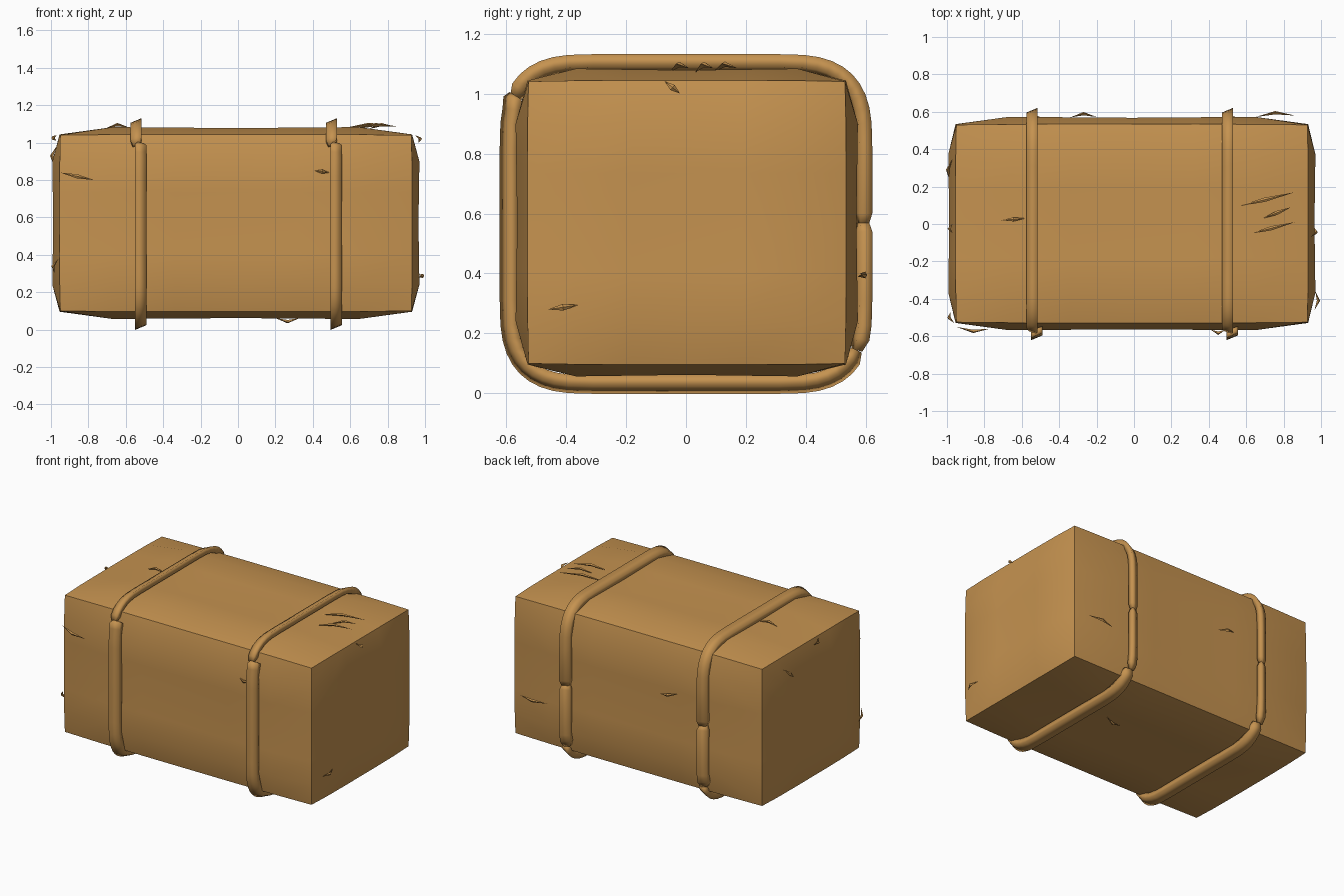
import bpy, bmesh, math
from mathutils import Vector

if "Cube" in bpy.data.objects:
    bpy.data.objects.remove(bpy.data.objects["Cube"])

straw_mat = bpy.data.materials.new("golden straw")
straw_mat.diffuse_color = (0.56, 0.29, 0.08, 1)
straw_mat.use_nodes = True
straw_mat.node_tree.nodes["Principled BSDF"].inputs["Base Color"].default_value = straw_mat.diffuse_color


def finish(name, bm, angle=None):
    bmesh.ops.recalc_face_normals(bm, faces=bm.faces)
    me = bpy.data.meshes.new(name)
    bm.to_mesh(me)
    bm.free()
    me.materials.append(straw_mat)
    ob = bpy.data.objects.new(name, me)
    bpy.context.collection.objects.link(ob)
    if angle:
        bpy.context.view_layer.objects.active = ob
        ob.select_set(True)
        bpy.ops.object.shade_smooth_by_angle(angle=math.radians(angle))
        ob.select_set(False)
    return ob


# Bale: box whose six faces swell outward, with crisp box edges
LO = Vector((-0.95, -0.525, 0.10))
HI = Vector((0.927, 0.53, 1.04))
STEPS = [-1, -0.7, -0.35, 0, 0.35, 0.7, 1]


def swell(t):
    # full at 0.7 of the half width, dipping slightly in the middle
    t = abs(t)
    return (1 - t) / 0.3 if t > 0.7 else 0.88 + 0.12 * t / 0.7


bm = bmesh.new()
for axis in range(3):
    a, b = [i for i in range(3) if i != axis]
    for side in (-1, 1):
        grid = []
        for u in STEPS:
            row = []
            for v in STEPS:
                c = [0, 0, 0]
                c[axis], c[a], c[b] = side, u, v
                p = Vector([(LO[i] + HI[i]) / 2 + c[i] * (HI[i] - LO[i]) / 2 for i in range(3)])
                p[axis] += side * 0.043 * swell(u) * swell(v)
                # box edges bow out a touch
                for i in range(3):
                    if abs(c[i]) == 1:
                        p[i] += c[i] * 0.004 * math.prod(1 - c[j] ** 4 for j in range(3) if j != i and abs(c[j]) < 1) * (max(abs(u), abs(v)) == 1 and sum(abs(k) == 1 for k in c) < 3)
                row.append(bm.verts.new(p))
            grid.append(row)
        n = len(STEPS) - 1
        for i in range(n):
            for j in range(n):
                bm.faces.new((grid[i][j], grid[i + 1][j], grid[i + 1][j + 1], grid[i][j + 1]))
bmesh.ops.remove_doubles(bm, verts=bm.verts, dist=0.0005)
finish("hay_bale", bm, 50)


# Binding twine: sheared four-sided tubes swept along a squircle loop
def corner(sy, sz):
    r, n = 0.28, 3
    pts = []
    for k in range(11):
        t = k / 10 * math.pi / 2
        y = 0.31 + r * math.cos(t) ** (2 / n)
        z = 0.255 + r * math.sin(t) ** (2 / n)
        pts.append((sy * y, 0.565 + sz * z))
    return pts


def tube(name, x, path, flip):
    section = [(-0.03, 0.006), (0.03, 0.031), (0.03, -0.012), (-0.03, -0.031)]
    bm = bmesh.new()
    rings = []
    last = len(path) - 1
    for k, (y, z) in enumerate(path):
        a, b = path[max(k - 1, 0)], path[min(k + 1, last)]
        d = Vector((b[0] - a[0], b[1] - a[1])).normalized()
        out = Vector((-d.y, d.x))
        if out.dot(Vector((y, z - 0.565))) < 0:
            out = -out
        s = 0.6 if k in (0, last) else 1.0   # tapered ends
        rings.append([bm.verts.new((x + flip * sx * s, y + out.x * so * s, z + out.y * so * s))
                      for sx, so in section])
    for r0, r1 in zip(rings, rings[1:]):
        for i in range(4):
            j = (i + 1) % 4
            bm.faces.new((r0[i], r0[j], r1[j], r1[i]))
    bm.faces.new(rings[0])
    bm.faces.new(rings[-1])
    ob = finish(name, bm)
    ob.data.shade_smooth()


top_path = [p for p in corner(-1, 1) if p[1] > 0.975]
top_path += corner(1, 1)[::-1] + [(0.59, 0.6), (0.59, 0.56)]
back_path = [(0.59, 0.575), (0.59, 0.54)] + [p for p in corner(1, -1) if p[1] > 0.13]
low_path = [p for p in corner(1, -1) if p[1] < 0.15] + corner(-1, -1)[::-1]
low_path += [p for p in corner(-1, 1) if p[1] < 0.97] + [(-0.578, 0.985), (-0.572, 0.995)]
for label, x in (("left", -0.535), ("right", 0.51)):
    tube(label + "_twine_top", x - 0.01, top_path, 1)
    tube(label + "_twine_back", x - 0.01, back_path, 1)
    tube(label + "_twine_bottom", x + 0.015, low_path, -1)


# Loose straws: thin bent slivers lifting off a face
def straw(bm, start, end, normal, lift=0.022, width=0.011):
    a, b, n = Vector(start), Vector(end), Vector(normal)
    side = (b - a).cross(n).normalized() * width
    mid = a.lerp(b, 0.5) + n * lift
    tip0, tip1 = bm.verts.new(a), bm.verts.new(b)
    ring = [bm.verts.new(mid + o) for o in (side, n * 0.006, -side, -n * 0.012)]
    for i in range(4):
        j = (i + 1) % 4
        bm.faces.new((tip0, ring[i], ring[j]))
        bm.faces.new((tip1, ring[j], ring[i]))


UP, DOWN = (0, 0, 1), (0, 0, -1)
FRONT, BACK = (0, -1, 0), (0, 1, 0)
LEFT, RIGHT = (-1, 0, 0), (1, 0, 0)
bm = bmesh.new()
for s, e, n in [
    ((0.54, 0.09, 1.072), (0.86, 0.17, 1.085), UP),
    ((0.69, 0.03, 1.07), (0.84, 0.09, 1.085), UP),
    ((0.61, -0.055, 1.07), (0.86, 0.01, 1.085), UP),
    ((-0.71, 0.02, 1.075), (-0.58, 0.03, 1.08), UP),
    ((-0.95, -0.55, 0.84), (-0.77, -0.56, 0.80), FRONT),
    ((0.41, -0.565, 0.85), (0.49, -0.565, 0.84), FRONT),
    ((-0.34, 0.57, 0.72), (-0.20, 0.572, 0.69), BACK),
    ((0.65, 0.572, 0.39), (0.86, 0.58, 0.40), BACK),
    ((0.965, -0.46, 0.28), (0.97, -0.36, 0.295), RIGHT),
    ((0.945, -0.07, 1.04), (0.965, -0.02, 1.0), RIGHT),
    ((-0.97, 0.35, 0.98), (-0.985, 0.23, 0.88), LEFT),
    ((-0.96, -0.53, 0.38), (-0.98, -0.47, 0.30), LEFT),
    ((-0.97, -0.05, 1.04), (-0.97, 0.0, 1.01), LEFT),
    ((0.2, 0.1, 0.062), (0.33, 0.13, 0.062), DOWN),
]:
    straw(bm, s, e, n)
finish("loose_straws", bm)
